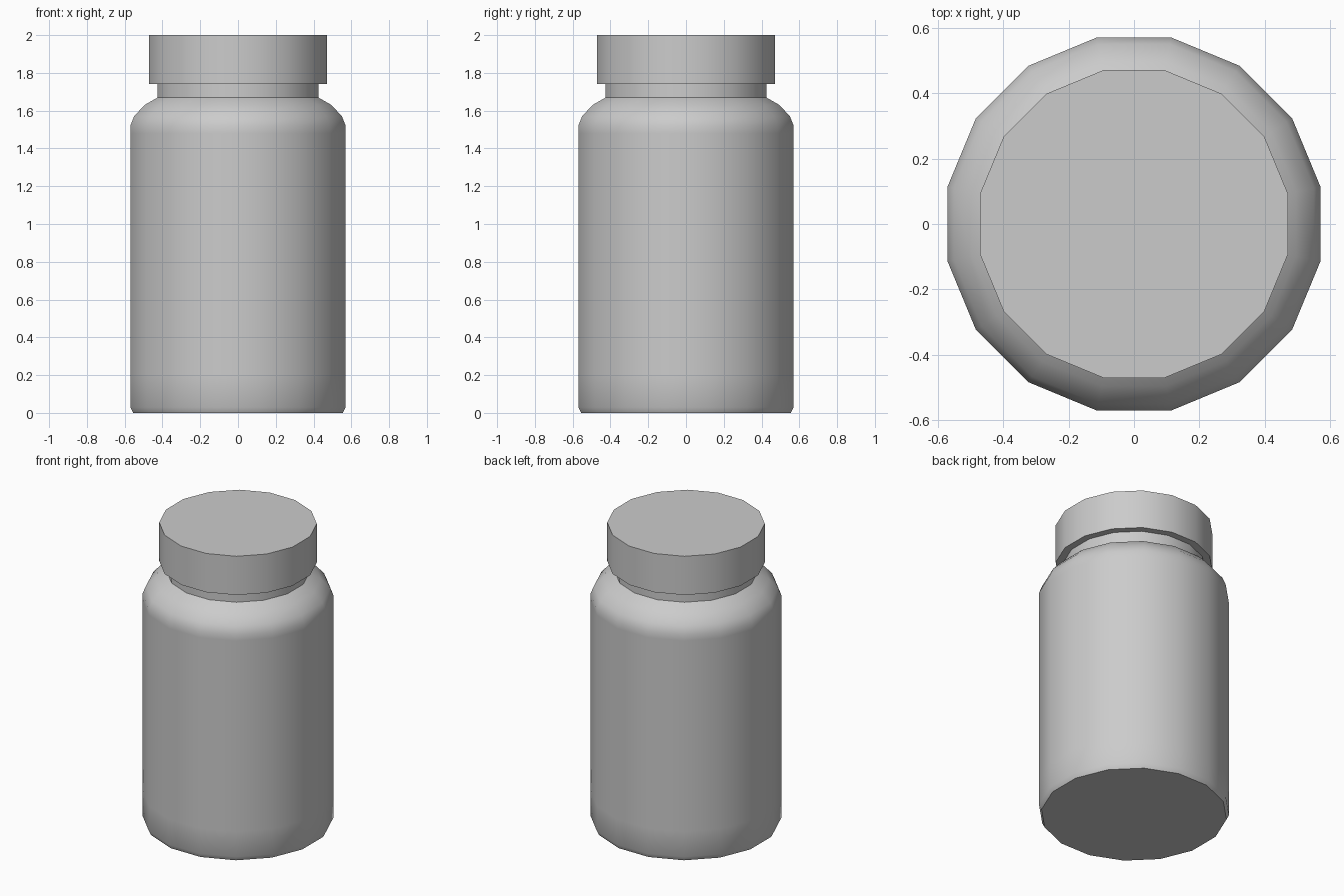
import bpy
import bmesh
import math

SIDES = 16

if "Cube" in bpy.data.objects:
    bpy.data.objects.remove(bpy.data.objects["Cube"], do_unlink=True)

grey = bpy.data.materials.new("light_grey_plastic")
grey.use_nodes = True
colour = (0.6, 0.6, 0.6, 1)
grey.diffuse_color = colour
grey.node_tree.nodes["Principled BSDF"].inputs["Base Color"].default_value = colour


def turned_part(name, profile):
    """Closed faceted solid from (half width across flats, height) points."""
    bm = bmesh.new()
    rings = []
    for half_width, z in profile:
        radius = half_width / math.cos(math.pi / SIDES)
        angles = [(i + 0.5) * math.tau / SIDES for i in range(SIDES)]
        rings.append([bm.verts.new((radius * math.cos(a), radius * math.sin(a), z))
                      for a in angles])
    for low, high in zip(rings, rings[1:]):
        for i in range(SIDES):
            j = (i + 1) % SIDES
            bm.faces.new((low[i], low[j], high[j], high[i]))
    bm.faces.new(rings[0][::-1])
    bm.faces.new(rings[-1])
    mesh = bpy.data.meshes.new(name)
    bm.to_mesh(mesh)
    bm.free()
    mesh.materials.append(grey)
    obj = bpy.data.objects.new(name, mesh)
    bpy.context.collection.objects.link(obj)
    bpy.ops.object.select_all(action="DESELECT")
    obj.select_set(True)
    bpy.context.view_layer.objects.active = obj
    bpy.ops.object.shade_smooth_by_angle(angle=math.radians(38))
    return obj


# Bottle: chamfered base, straight wall, rounded shoulder and neck
turned_part("bottle_body", [
    (0.555, 0), (0.57, 0.03), (0.57, 0.2), (0.57, 1.48), (0.57, 1.52),
    (0.55, 1.57), (0.495, 1.63), (0.425, 1.67), (0.425, 1.75),
])

# Wide screw cap overhanging the neck
turned_part("cap", [(0.47, 1.74), (0.47, 2)])
